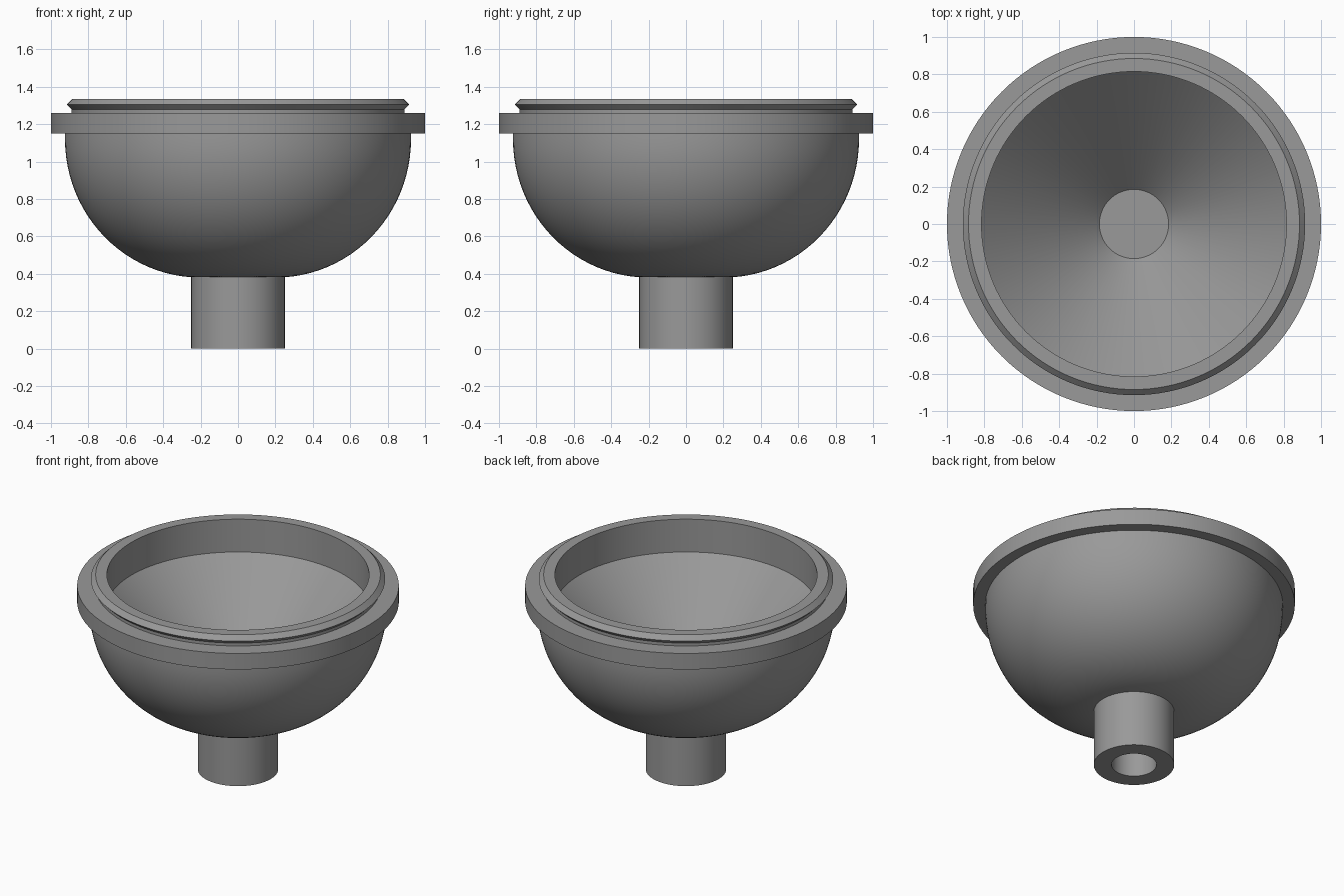
import bpy, bmesh, math

if "Cube" in bpy.data.objects:
    bpy.data.objects.remove(bpy.data.objects["Cube"])

SEGMENTS = 128

grey = bpy.data.materials.new("plain grey")
grey.diffuse_color = (0.32, 0.32, 0.32, 1.0)
grey.use_nodes = True
grey.node_tree.nodes["Principled BSDF"].inputs["Base Color"].default_value = grey.diffuse_color


def lathe(name, profile):
    """Spin a closed (radius, z) outline around the z axis."""
    bm = bmesh.new()
    verts = [bm.verts.new((r, 0, z)) for r, z in profile]
    edges = [bm.edges.new((a, b)) for a, b in zip(verts, verts[1:])]
    bmesh.ops.spin(bm, geom=verts + edges, cent=(0, 0, 0), axis=(0, 0, 1),
                   angle=math.tau, steps=SEGMENTS, use_duplicate=False)
    bmesh.ops.remove_doubles(bm, verts=bm.verts, dist=0.0005)
    bmesh.ops.recalc_face_normals(bm, faces=bm.faces)
    mesh = bpy.data.meshes.new(name)
    bm.to_mesh(mesh)
    bm.free()
    mesh.materials.append(grey)
    obj = bpy.data.objects.new(name, mesh)
    bpy.context.collection.objects.link(obj)
    bpy.ops.object.select_all(action='DESELECT')
    obj.select_set(True)
    bpy.context.view_layer.objects.active = obj
    bpy.ops.object.shade_smooth_by_angle(angle=math.radians(25))
    return obj


# Bowl: rounded outside, flange, snap rim, straight inner wall, conical floor
ARC = 24
outside = [(0.20 + 0.725 * math.sin(a), 1.12 - 0.74 * math.cos(a))
           for a in (i / ARC * math.pi / 2 for i in range(ARC + 1))]
flange = [(0.925, 1.15), (1.0, 1.15), (1.0, 1.26), (0.89, 1.26)]
snap_rim = [(0.89, 1.28), (0.915, 1.305), (0.885, 1.335), (0.815, 1.335)]
inside = [(0.815, 1.11), (0.185, 0.48), (0, 0.48)]
lathe("bowl", [(0, 0.38)] + outside + flange + snap_rim + inside)

# Stem: round tube with a blind hole from below
lathe("stem", [(0, 0.375), (0.14, 0.375), (0.14, 0), (0.25, 0),
               (0.25, 0.39), (0, 0.39)])
